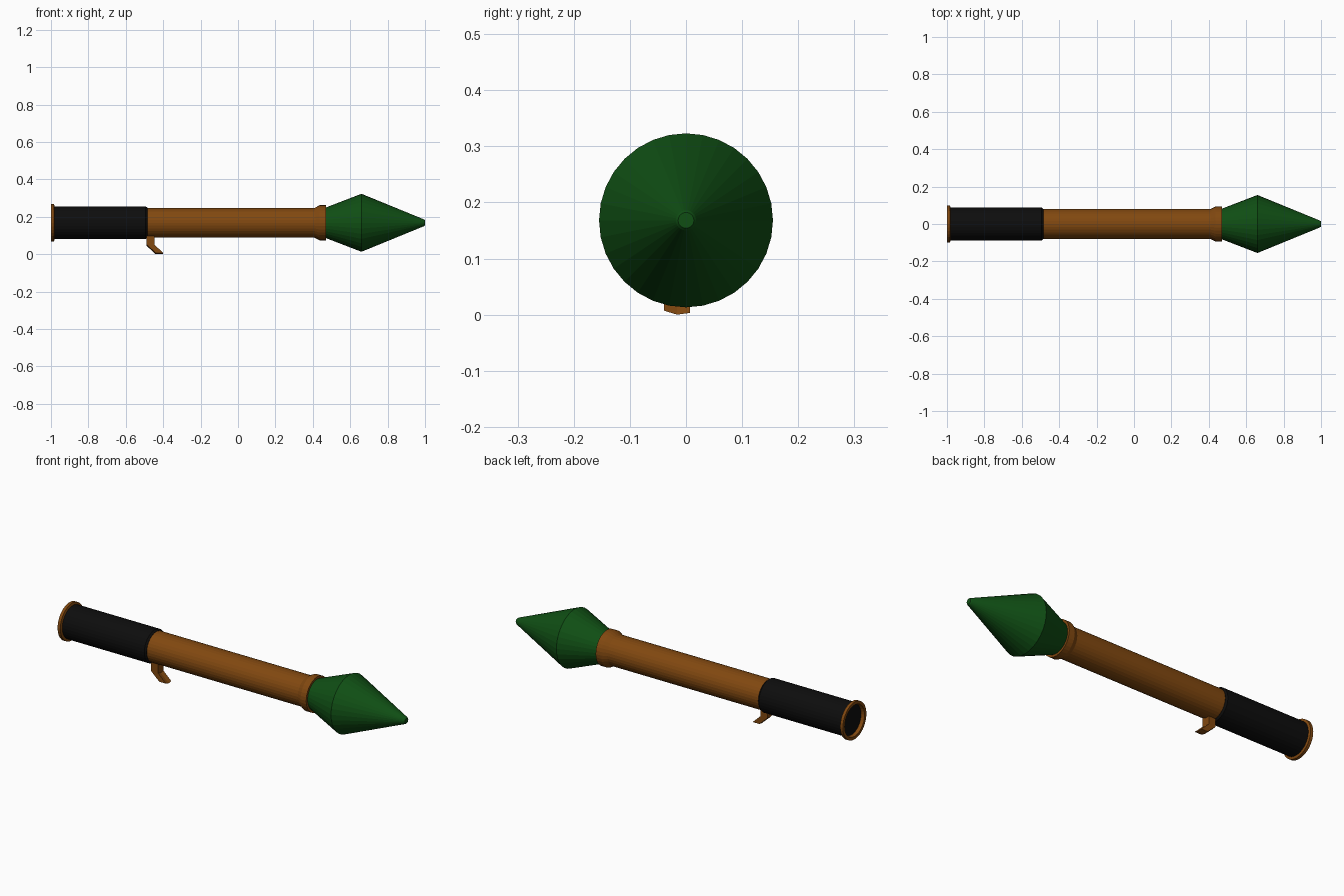
import bpy, bmesh, math

if "Cube" in bpy.data.objects:
    bpy.data.objects.remove(bpy.data.objects["Cube"])

AXIS_Z = 0.168
SIDES = 32


def material(name, rgb):
    m = bpy.data.materials.new(name)
    m.use_nodes = True
    color = (*rgb, 1)
    m.diffuse_color = color
    bsdf = m.node_tree.nodes["Principled BSDF"]
    bsdf.inputs["Base Color"].default_value = color
    bsdf.inputs["Roughness"].default_value = 0.8
    return m


brown = material("wood brown", (0.22, 0.065, 0.005))
green = material("dark green", (0.005, 0.078, 0.007))
black = material("matte black", (0.004, 0.004, 0.004))


def finish(name, bm, mat):
    bmesh.ops.recalc_face_normals(bm, faces=bm.faces)
    mesh = bpy.data.meshes.new(name)
    bm.to_mesh(mesh)
    bm.free()
    mesh.materials.append(mat)
    ob = bpy.data.objects.new(name, mesh)
    bpy.context.collection.objects.link(ob)
    return ob


def lathe(name, profile, mat, closed=False):
    """Turn (x, radius) points about the long axis; open profiles get end caps."""
    bm = bmesh.new()
    rings = []
    for x, r in profile:
        angles = [2 * math.pi * i / SIDES for i in range(SIDES)]
        rings.append([bm.verts.new((x, r * math.sin(a), AXIS_Z + r * math.cos(a)))
                      for a in angles])
    pairs = list(zip(rings, rings[1:]))
    if closed:
        pairs.append((rings[-1], rings[0]))
    else:
        bm.faces.new(rings[0])
        bm.faces.new(rings[-1])
    for a, b in pairs:
        for i in range(SIDES):
            j = (i + 1) % SIDES
            bm.faces.new((a[i], a[j], b[j], b[i]))
    return finish(name, bm, mat)


# Launch tube with flared muzzle collar
lathe("tube", [(-0.5, 0.08), (0.41, 0.08), (0.437, 0.094), (0.47, 0.094)], brown)

# Rear sleeve with softened front edge, and the ring round its back end
lathe("rear_sleeve", [(-0.982, 0.088), (-0.494, 0.088), (-0.485, 0.081)], black)
lathe("rear_ring", [(-1, 0.1), (-0.984, 0.1), (-0.98, 0.086), (-0.98, 0.08),
                    (-1, 0.084)], brown, closed=True)

# Double-cone warhead with blunt tip
lathe("warhead", [(0.465, 0.08), (0.66, 0.155), (0.995, 0.018), (1, 0.014)], green)

# Bent trigger under the tube: side outline given a width
outline = [(-0.488, 0.1), (-0.488, 0.047), (-0.44, 0.003), (-0.4, 0.003),
           (-0.447, 0.047), (-0.447, 0.1)]
bm = bmesh.new()
near = [bm.verts.new((x, -0.039, z + 0.004)) for x, z in outline]
mid = [bm.verts.new((x, -0.016, z - 0.003)) for x, z in outline]
far = [bm.verts.new((x, 0.007, z)) for x, z in outline]
n = len(outline)
for a, b in ((near, mid), (mid, far)):
    for i in range(n):
        j = (i + 1) % n
        bm.faces.new((a[i], a[j], b[j], b[i]))
bm.faces.new(near)
bm.faces.new(far)
finish("trigger", bm, brown)
